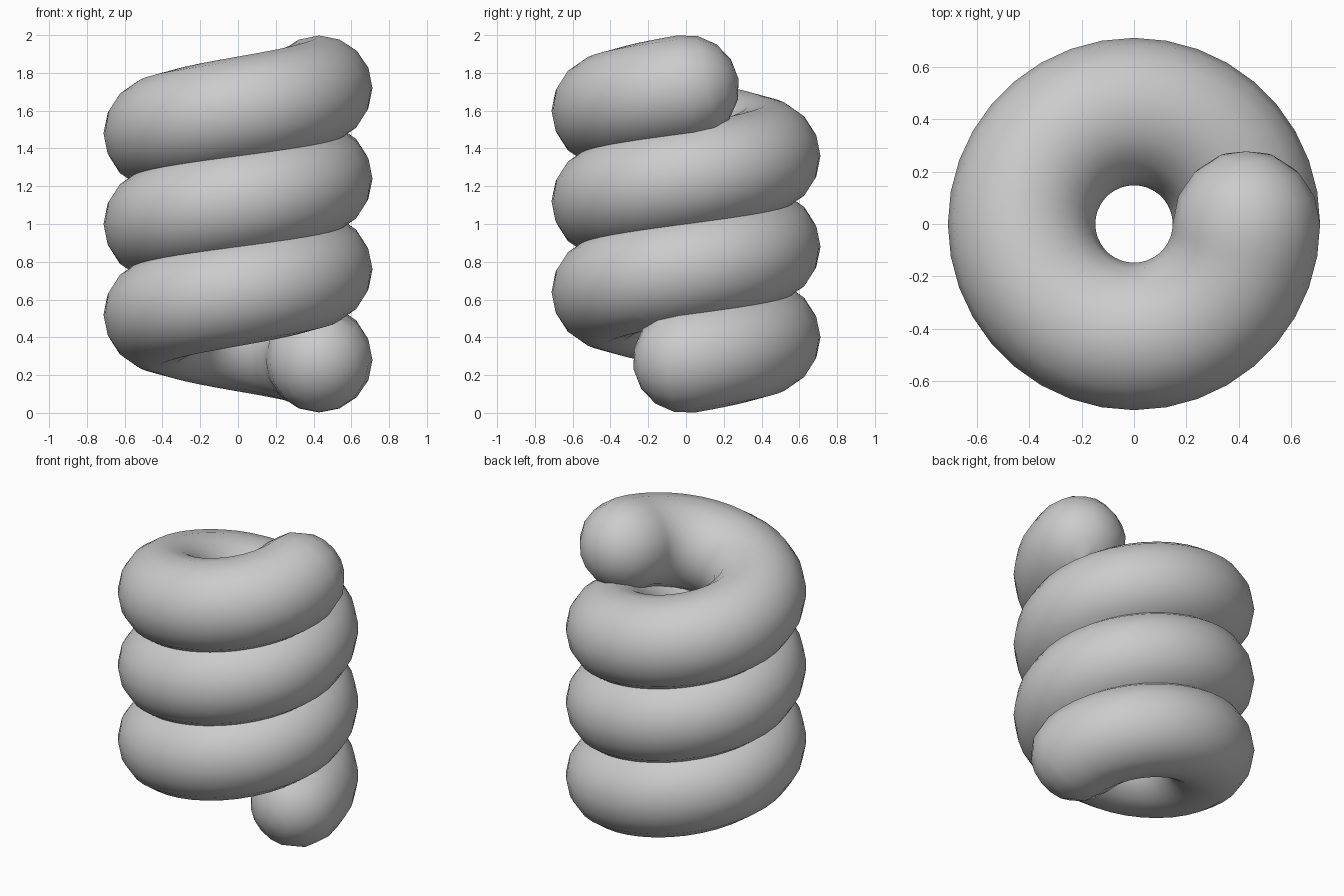
import bpy, bmesh, math
from mathutils import Vector

if "Cube" in bpy.data.objects:
    bpy.data.objects.remove(bpy.data.objects["Cube"])

R, r = 0.43, 0.282          # coil radius, tube radius
PITCH, TURNS = 0.48, 3
SIDES, STEPS, CAP = 16, 36, 4
Z0 = 1 - PITCH * TURNS / 2


def frame(t):
    """Centre, tangent, outward and up directions of the coil at angle t."""
    out = Vector((math.cos(t), math.sin(t), 0))
    tan = Vector((-R * math.sin(t), R * math.cos(t), PITCH / math.tau)).normalized()
    c = out * R + Vector((0, 0, Z0 + PITCH * t / math.tau))
    return c, tan, out, out.cross(tan)


def ring(bm, t, along=0.0, radius=r):
    c, tan, out, up = frame(t)
    return [bm.verts.new(c + tan * along + radius * (out * math.cos(a) + up * math.sin(a)))
            for a in (math.tau * k / SIDES for k in range(SIDES))]


# Coiled tube with rounded ends
bm = bmesh.new()
end = math.tau * TURNS
quarter = [math.pi / 2 * i / CAP for i in range(1, CAP)]
rings = [ring(bm, 0, -r * math.sin(a), r * math.cos(a)) for a in reversed(quarter)]
rings += [ring(bm, math.tau * i / STEPS) for i in range(STEPS * TURNS + 1)]
rings += [ring(bm, end, r * math.sin(a), r * math.cos(a)) for a in quarter]
for a, b in zip(rings, rings[1:]):
    for k in range(SIDES):
        j = (k + 1) % SIDES
        bm.faces.new((a[k], a[j], b[j], b[k]))
for t, sign, rg in ((0, -1, rings[0]), (end, 1, rings[-1])):
    c, tan, _, _ = frame(t)
    pole = bm.verts.new(c + tan * r * sign)
    for k in range(SIDES):
        bm.faces.new((rg[k], rg[(k + 1) % SIDES], pole))
bmesh.ops.recalc_face_normals(bm, faces=bm.faces)
if bm.calc_volume(signed=True) < 0:
    bmesh.ops.reverse_faces(bm, faces=bm.faces)
mesh = bpy.data.meshes.new("coil")
bm.to_mesh(mesh)
bm.free()
coil = bpy.data.objects.new("coil", mesh)
bpy.context.collection.objects.link(coil)

# Helper hidden inside the tube: self-union fuses the overlapping turns
bpy.ops.mesh.primitive_ico_sphere_add(subdivisions=1, radius=0.05, location=frame(0.3)[0])
core = bpy.context.object
core.name = "union_helper"
core.hide_render = True
mod = coil.modifiers.new("fuse_turns", 'BOOLEAN')
mod.operation, mod.solver = 'UNION', 'EXACT'
mod.use_self = True
mod.object = core
bpy.ops.object.select_all(action='DESELECT')
coil.select_set(True)
bpy.context.view_layer.objects.active = coil
bpy.ops.object.modifier_apply(modifier=mod.name)
bpy.data.objects.remove(core)
bpy.ops.object.shade_smooth_by_angle(angle=math.radians(50))
